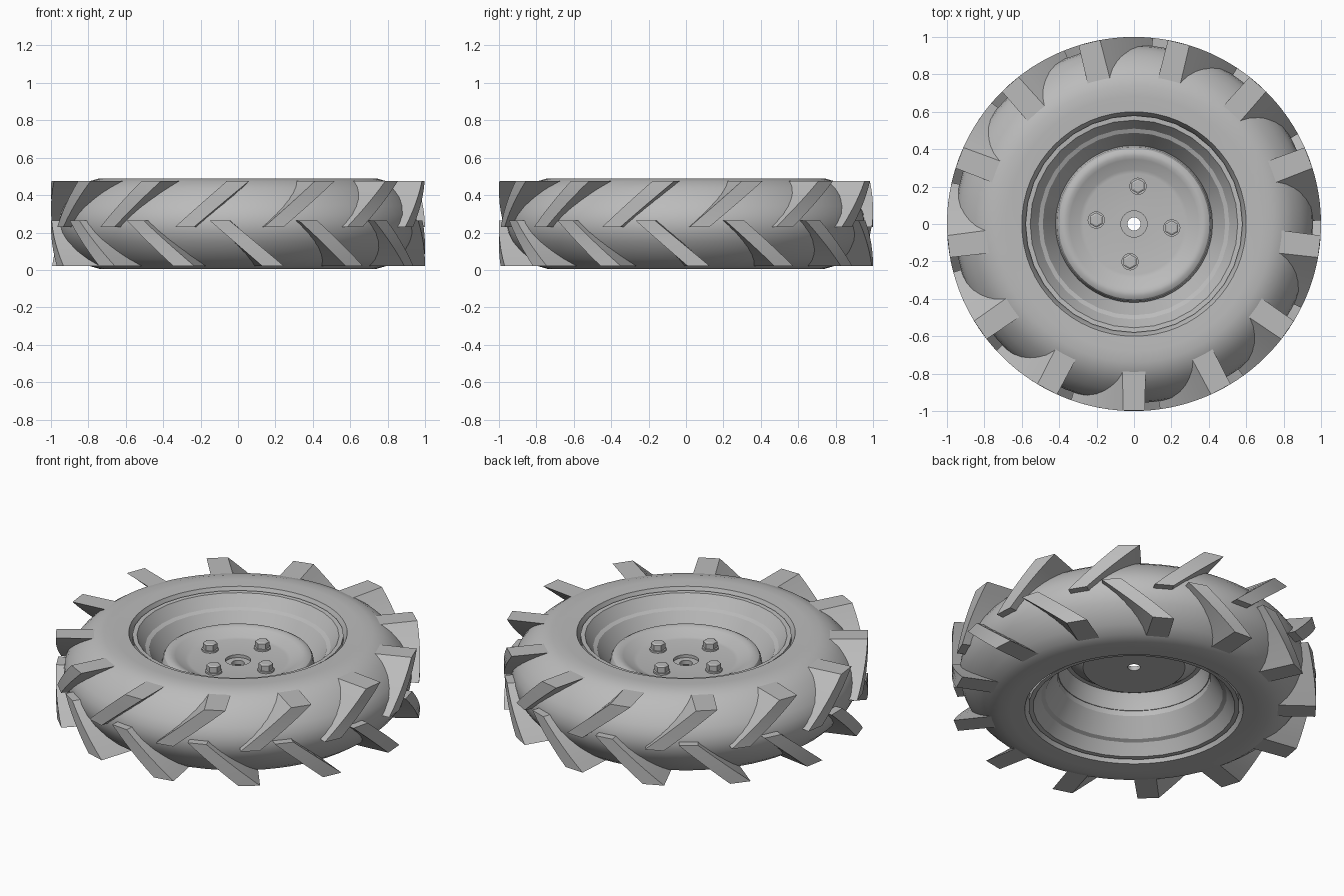
import bpy
import bmesh
from math import cos, sin, pi, radians

cube = bpy.data.objects.get("Cube")
if cube:
    bpy.data.objects.remove(cube, do_unlink=True)

grey = bpy.data.materials.new("plain grey")
grey.use_nodes = True
COLOUR = (0.5, 0.5, 0.5, 1)
grey.diffuse_color = COLOUR
grey.node_tree.nodes["Principled BSDF"].inputs["Base Color"].default_value = COLOUR

MID = 0.2475      # height of the wheel's centre plane
LUGS = 13


def finish(bm, name, smooth=None):
    bmesh.ops.recalc_face_normals(bm, faces=bm.faces)
    mesh = bpy.data.meshes.new(name)
    bm.to_mesh(mesh)
    bm.free()
    mesh.materials.append(grey)
    obj = bpy.data.objects.new(name, mesh)
    bpy.context.collection.objects.link(obj)
    if smooth:
        bpy.ops.object.select_all(action='DESELECT')
        obj.select_set(True)
        bpy.context.view_layer.objects.active = obj
        bpy.ops.object.shade_smooth_by_angle(angle=radians(smooth))
    return obj


def lathe(name, profile, sides, smooth=30):
    """Revolve a closed (radius, height) outline about the axle."""
    bm = bmesh.new()
    rings = []
    for i in range(sides):
        a = 2 * pi * i / sides
        rings.append([bm.verts.new((r * cos(a), r * sin(a), z)) for r, z in profile])
    n = len(profile)
    for i in range(sides):
        a, b = rings[i], rings[(i + 1) % sides]
        for j in range(n):
            k = (j + 1) % n
            bm.faces.new((a[j], b[j], b[k], a[k]))
    return finish(bm, name, smooth)


# Tyre: half outline mirrored about the centre plane
half = [(0.575, 0.19), (0.595, 0.225), (0.60, 0.238), (0.68, 0.242), (0.74, 0.242),
        (0.80, 0.225), (0.85, 0.19), (0.895, 0.145), (0.93, 0.095), (0.95, 0.05)]
tyre = [(r, MID + h) for r, h in half] + [(0.957, MID)]
tyre += [(r, MID - h) for r, h in reversed(half)]
lathe("tyre", tyre, 64, 35)


# Tread lugs: slanted bars whose outer faces follow a cylinder
def lug(bm, start, z_inner, z_outer, steps=6):
    rows = []
    for i in range(steps + 1):
        t = i / steps
        z = z_inner + (z_outer - z_inner) * t
        a = start + 0.29 * t
        inner, outer = 0.066 + 0.012 * t, 0.053 + 0.006 * t
        corners = ((0.785, -inner), (1.0, -outer), (1.0, outer), (0.785, inner))
        rows.append([bm.verts.new((r * cos(a + w), r * sin(a + w), z)) for r, w in corners])
    for p, q in zip(rows, rows[1:]):
        for j in range(4):
            k = (j + 1) % 4
            bm.faces.new((p[j], p[k], q[k], q[j]))
    bm.faces.new(rows[0])
    bm.faces.new(rows[-1])


for name, phase, z0, z1 in (("upper_lugs", -0.29, 0.23, 0.475),
                            ("lower_lugs", -0.10, 0.265, 0.02)):
    bm = bmesh.new()
    for i in range(LUGS):
        lug(bm, -pi / 2 + phase + 2 * pi * i / LUGS, z0, z1)
    finish(bm, name, 25)

# Rim: stepped cones narrowing to a waist
rim_half = [(0.42, 0.04), (0.488, 0.145), (0.51, 0.155), (0.545, 0.205), (0.555, 0.22), (0.58, 0.222)]
rim = [(r, MID + h) for r, h in rim_half]
rim += [(0.58, MID + 0.16), (0.50, MID + 0.09), (0.50, MID - 0.09), (0.58, MID - 0.16)]
rim += [(r, MID - h) for r, h in reversed(rim_half)]
lathe("rim", rim, 32)

# Wheel disc: flat centre with a recessed axle hole and a rounded outer ridge
disc = [(0.035, 0.30), (0.07, 0.30), (0.07, 0.318), (0.27, 0.318), (0.29, 0.322),
        (0.345, 0.352), (0.365, 0.36), (0.385, 0.36), (0.403, 0.35), (0.413, 0.332),
        (0.418, 0.30), (0.43, 0.24), (0.415, 0.24), (0.40, 0.30), (0.385, 0.335),
        (0.36, 0.335), (0.29, 0.285), (0.28, 0.275), (0.035, 0.275)]
lathe("wheel_disc", disc, 48)


# Wheel bolts: round washer under a hexagonal head
def cylinder(bm, x, y, z0, z1, r0, r1, sides):
    made = bmesh.ops.create_cone(bm, cap_ends=True, segments=sides,
                                 radius1=r0, radius2=r1, depth=z1 - z0)
    bmesh.ops.translate(bm, verts=made["verts"], vec=(x, y, (z0 + z1) / 2))


bm = bmesh.new()
for i in range(4):
    a = radians(-6) + i * pi / 2
    x, y = 0.203 * cos(a), 0.203 * sin(a)
    cylinder(bm, x, y, 0.315, 0.328, 0.046, 0.046, 20)
    cylinder(bm, x, y, 0.328, 0.36, 0.04, 0.04, 6)
    cylinder(bm, x, y, 0.36, 0.366, 0.04, 0.03, 6)
finish(bm, "wheel_bolts")
